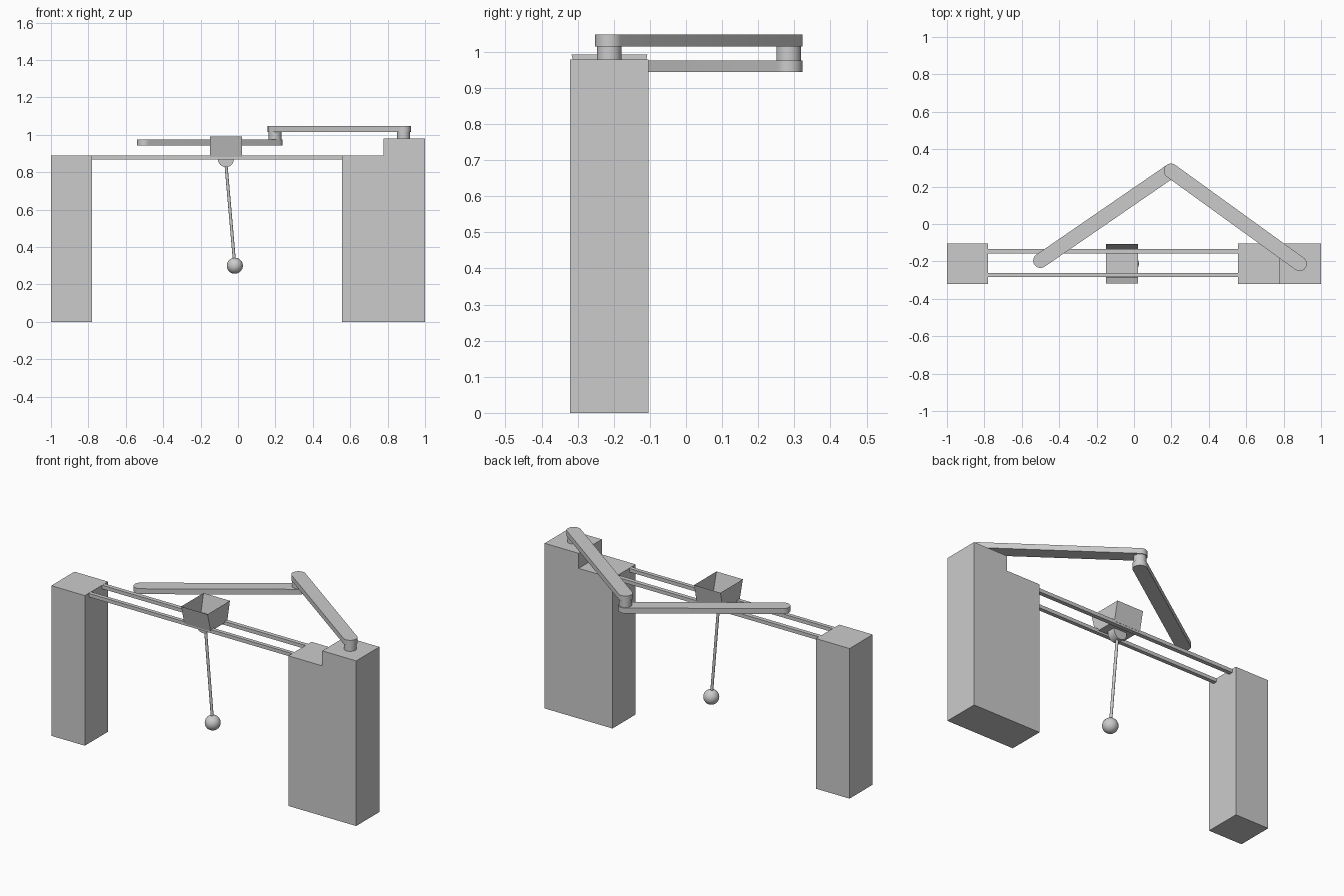
import bpy, bmesh, math
from mathutils import Vector

if "Cube" in bpy.data.objects:
    bpy.data.objects.remove(bpy.data.objects["Cube"])

grey = bpy.data.materials.new("light grey")
grey.use_nodes = True
grey.diffuse_color = (0.6, 0.6, 0.6, 1)
grey.node_tree.nodes["Principled BSDF"].inputs["Base Color"].default_value = (0.6, 0.6, 0.6, 1)

MID_Y = -0.2125          # centre line of the gantry
ELBOW = Vector((0.198, 0.284))


def make(name, bm, smooth=False):
    bmesh.ops.recalc_face_normals(bm, faces=bm.faces)
    me = bpy.data.meshes.new(name)
    bm.to_mesh(me)
    bm.free()
    me.materials.append(grey)
    ob = bpy.data.objects.new(name, me)
    bpy.context.collection.objects.link(ob)
    if smooth:
        bpy.ops.object.select_all(action='DESELECT')
        ob.select_set(True)
        bpy.context.view_layer.objects.active = ob
        bpy.ops.object.shade_smooth_by_angle(angle=math.radians(35))
    return ob


def prism(name, outline, offset, smooth=False):
    """Extrude a closed outline of 3D points by an offset."""
    bm = bmesh.new()
    face = bm.faces.new([bm.verts.new(p) for p in outline])
    ext = bmesh.ops.extrude_face_region(bm, geom=[face], use_keep_orig=True)
    moved = [v for v in ext["geom"] if isinstance(v, bmesh.types.BMVert)]
    bmesh.ops.translate(bm, verts=moved, vec=offset)
    return make(name, bm, smooth)


def side_profile(name, xz, y0, y1):
    return prism(name, [(x, y0, z) for x, z in xz], (0, y1 - y0, 0))


def capsule(name, a, b, r, z0, z1):
    """Flat bar with round ends."""
    ang = math.atan2(b.y - a.y, b.x - a.x)
    pts = []
    for centre, start in ((b, ang - math.pi / 2), (a, ang + math.pi / 2)):
        for i in range(17):
            t = start + math.pi * i / 16
            pts.append((centre.x + r * math.cos(t), centre.y + r * math.sin(t), z0))
    return prism(name, pts, (0, 0, z1 - z0), True)


def rod(name, a, b, r, seg=32):
    """Cylinder between two points."""
    a, b = Vector(a), Vector(b)
    bm = bmesh.new()
    bmesh.ops.create_cone(bm, cap_ends=True, segments=seg, radius1=r, radius2=r, depth=(b - a).length)
    ob = make(name, bm, True)
    ob.location = (a + b) / 2
    ob.rotation_euler = (b - a).to_track_quat('Z', 'Y').to_euler()
    return ob


# Legs: a plain one and a wide stepped one
side_profile("small_leg", [(-1, 0), (-0.78, 0), (-0.78, 0.89), (-1, 0.89)], -0.321, -0.104)
side_profile("stepped_leg", [(0.555, 0), (1, 0), (1, 0.979), (0.777, 0.979),
                             (0.777, 0.89), (0.555, 0.89)], -0.321, -0.104)

# Two rails between the legs
for name, y0, y1 in (("front_rail", -0.284, -0.261), ("back_rail", -0.158, -0.133)):
    side_profile(name, [(-0.78, 0.868), (0.555, 0.868), (0.555, 0.889), (-0.78, 0.889)], y0, y1)

# Open hopper carriage, tapering front to back
bm = bmesh.new()
bottom = [bm.verts.new((x, y, 0.88)) for x, y in
          ((-0.151, -0.287), (0.022, -0.287), (0.022, -0.132), (-0.151, -0.132))]
top = [bm.verts.new((x, y, 0.992)) for x, y in
       ((-0.151, -0.317), (0.022, -0.317), (0.022, -0.107), (-0.151, -0.107))]
bm.faces.new(bottom)
for i in range(4):
    j = (i + 1) % 4
    bm.faces.new((bottom[i], bottom[j], top[j], top[i]))
make("hopper", bm)

# Half-round hanger under the hopper
arc = [(-0.065 + 0.043 * math.cos(math.pi * i / 16), MID_Y - 0.025,
        0.872 - 0.045 * math.sin(math.pi * i / 16)) for i in range(17)]
arc += [(-0.108, MID_Y - 0.025, 0.88), (-0.022, MID_Y - 0.025, 0.88)]
prism("pendulum_hanger", arc, (0, 0.05, 0), True)

# Pendulum
rod("pendulum_rod", (-0.065, MID_Y, 0.85), (-0.018, MID_Y, 0.31), 0.008, 16)
bm = bmesh.new()
bmesh.ops.create_uvsphere(bm, u_segments=32, v_segments=16, radius=0.043)
make("pendulum_ball", bm, True).location = (-0.017, MID_Y, 0.30)

# Two-part folding arm with its pivots
shoulder = Vector((0.885, MID_Y))
capsule("upper_arm", ELBOW, shoulder, 0.039, 1.015, 1.047)
capsule("lower_arm", Vector((-0.5, -0.196)), ELBOW, 0.039, 0.944, 0.976)
rod("shoulder_pivot", (*shoulder, 0.979), (*shoulder, 1.016), 0.034)
rod("elbow_pivot", (*ELBOW, 0.975), (*ELBOW, 1.016), 0.034)
